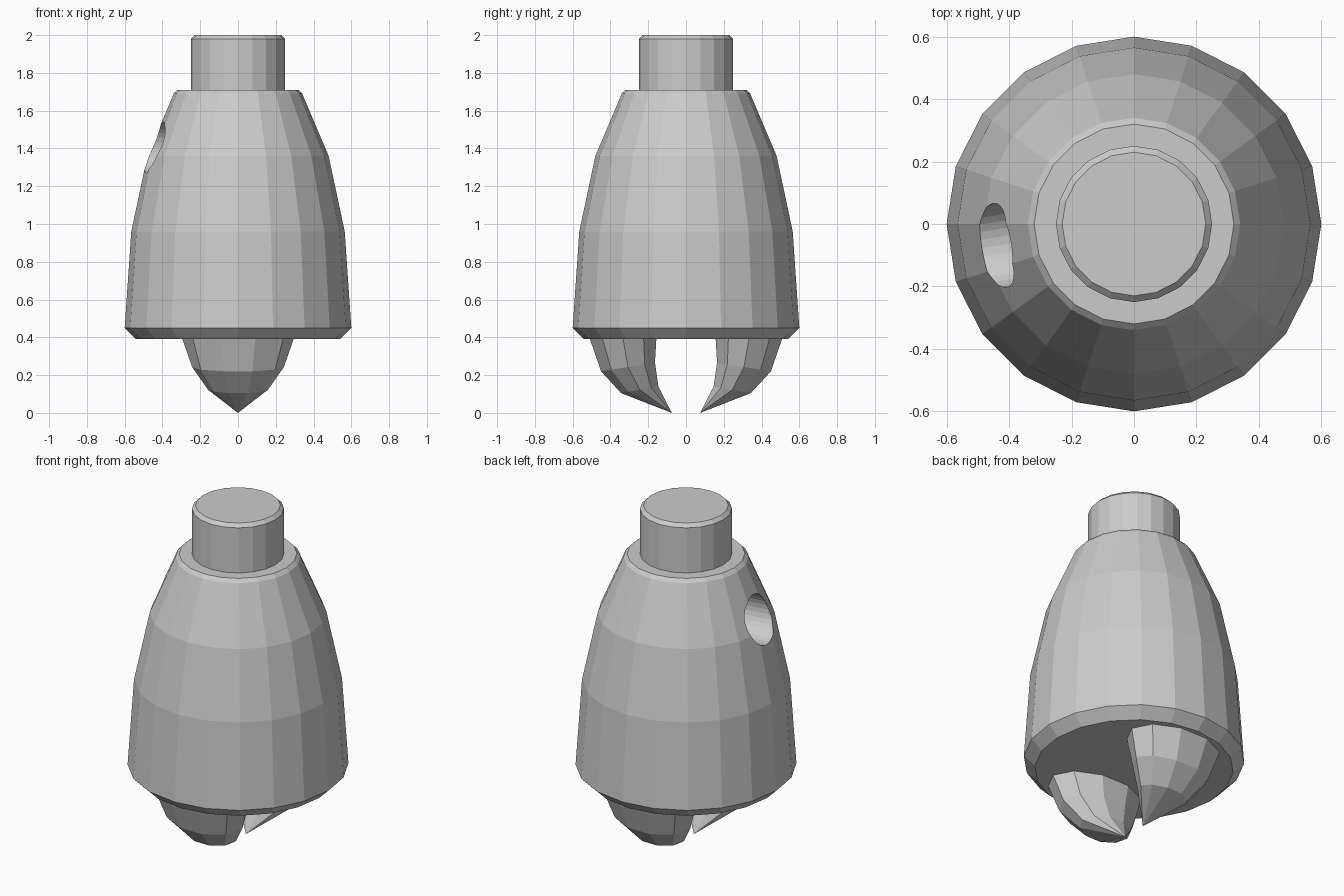
import bpy, bmesh
from math import sin, cos, pi, radians
from mathutils import Matrix, Vector

if "Cube" in bpy.data.objects:
    bpy.data.objects.remove(bpy.data.objects["Cube"])

grey = bpy.data.materials.new("plain grey")
grey.use_nodes = True
GREY = (0.6, 0.6, 0.6, 1)
grey.diffuse_color = GREY
grey.node_tree.nodes["Principled BSDF"].inputs["Base Color"].default_value = GREY


def make_object(name, bm):
    bmesh.ops.recalc_face_normals(bm, faces=bm.faces)
    mesh = bpy.data.meshes.new(name)
    bm.to_mesh(mesh)
    bm.free()
    mesh.materials.append(grey)
    obj = bpy.data.objects.new(name, mesh)
    bpy.context.collection.objects.link(obj)
    return obj


def loft(name, rings, sides, tip=None):
    """Skin rings of (centre, x radius, side axis), capped or drawn to a tip."""
    bm = bmesh.new()
    loops = []
    for centre, rx, axis in rings:
        loops.append([bm.verts.new(Vector(centre) + Vector((rx * cos(a), 0, 0)) + Vector(axis) * sin(a))
                      for a in (2 * pi * i / sides for i in range(sides))])
    for low, high in zip(loops, loops[1:]):
        for i in range(sides):
            j = (i + 1) % sides
            bm.faces.new((low[i], low[j], high[j], high[i]))
    bm.faces.new(loops[0])
    if tip:
        point = bm.verts.new(tip)
        for i in range(sides):
            bm.faces.new((loops[-1][i], loops[-1][(i + 1) % sides], point))
    else:
        bm.faces.new(loops[-1])
    return make_object(name, bm)


def turned(name, profile, sides=20):
    return loft(name, [((0, 0, z), r, (0, r, 0)) for r, z in profile], sides)


# Tapered body with chamfered rims
body = turned("body", [(0.54, 0.39), (0.60, 0.45), (0.565, 0.96),
                       (0.48, 1.36), (0.34, 1.69), (0.32, 1.71)])

# Chamfered stem on top
turned("stem", [(0.25, 1.69), (0.25, 1.98), (0.23, 2.0)])

# Round side hole bored into one facet
bm = bmesh.new()
bmesh.ops.create_cone(bm, cap_ends=True, segments=32, radius1=0.136, radius2=0.136, depth=0.6,
                      matrix=Matrix.Rotation(radians(189), 4, 'Z')
                      @ Matrix.Translation((0.45, 0, 1.405))
                      @ Matrix.Rotation(radians(90), 4, 'Y'))
cutter = make_object("hole_cutter", bm)
cutter.hide_render = True
bore = body.modifiers.new("side hole", 'BOOLEAN')
bore.operation = 'DIFFERENCE'
bore.solver = 'EXACT'
bore.object = cutter
bpy.context.view_layer.objects.active = body
bpy.ops.object.modifier_apply(modifier=bore.name)
bpy.data.objects.remove(cutter)

# Two curved claws facing each other
for name, s in (("front_claw", -1), ("back_claw", 1)):
    loft(name, [((0, s * 0.333, 0.392), 0.295, (0, s * 0.185, 0)),
                ((0, s * 0.307, 0.243), 0.243, (0, s * 0.15, -0.024)),
                ((0, s * 0.245, 0.122), 0.158, (0, s * 0.104, -0.018))],
         10, tip=(0, s * 0.075, 0))
